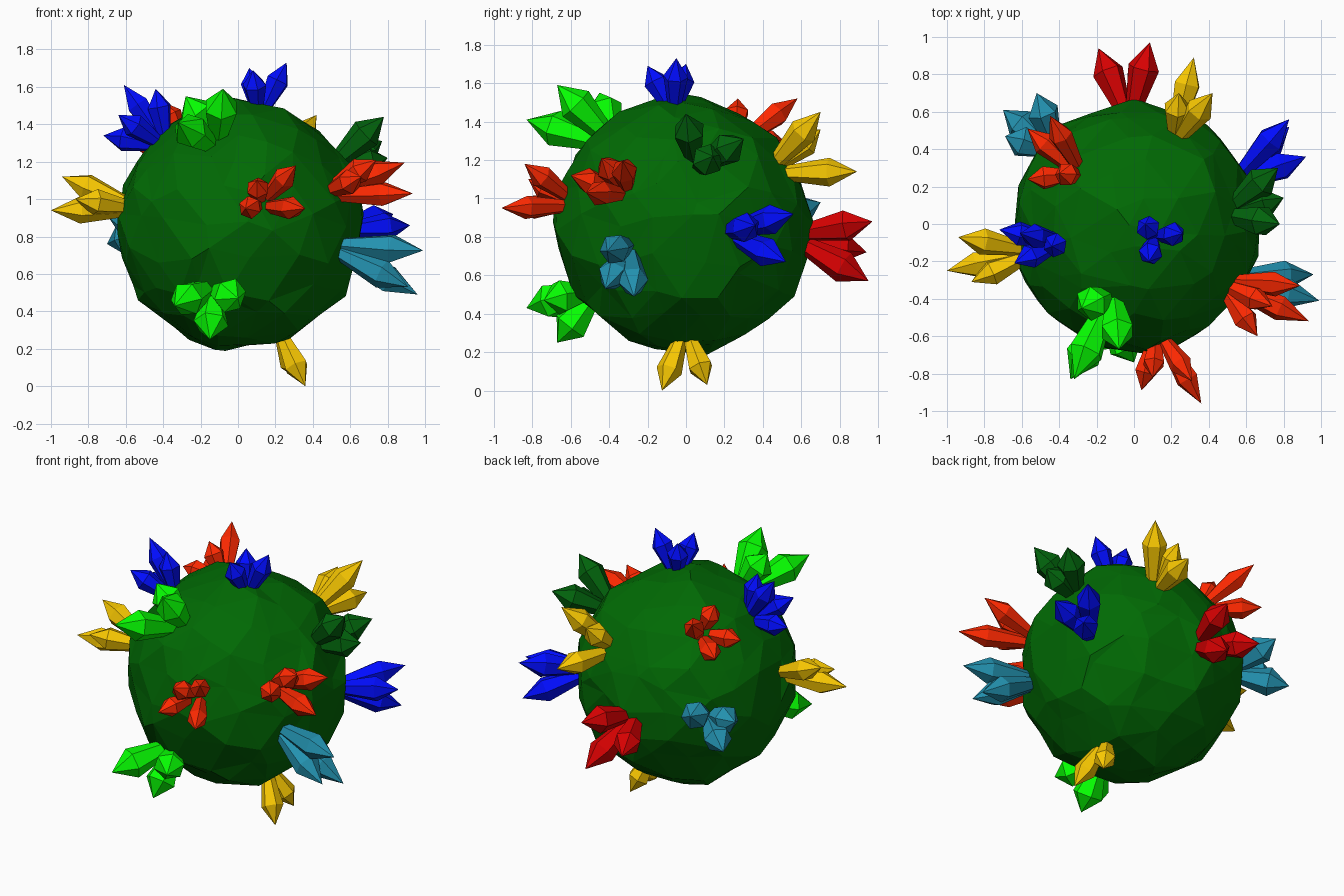
import bpy, bmesh, math, random
from mathutils import Vector, Matrix

if "Cube" in bpy.data.objects:
    bpy.data.objects.remove(bpy.data.objects["Cube"])

random.seed(7)
C = Vector((0.008, -0.015, 0.86))   # rock centre


def material(name, rgb):
    m = bpy.data.materials.new(name)
    m.diffuse_color = (*[(c / 255) ** 2.2 for c in rgb], 1)
    m.use_nodes = True
    m.node_tree.nodes["Principled BSDF"].inputs["Base Color"].default_value = m.diffuse_color
    return m


def finish(bm, name, mat):
    bmesh.ops.recalc_face_normals(bm, faces=bm.faces[:])
    me = bpy.data.meshes.new(name)
    bm.to_mesh(me)
    bm.free()
    me.materials.append(mat)
    ob = bpy.data.objects.new(name, me)
    bpy.context.collection.objects.link(ob)
    return ob


MATS = {
    "rock": material("rock_green", (5, 105, 12)),
    "leaf": material("dark_green", (8, 100, 20)),
    "lime": material("lime", (15, 255, 8)),
    "blue": material("blue", (5, 20, 255)),
    "red": material("red", (255, 45, 5)),
    "crimson": material("crimson", (215, 5, 8)),
    "gold": material("gold", (250, 200, 8)),
    "teal": material("teal", (40, 145, 175)),
}

# Rough faceted rock ball
bm = bmesh.new()
bmesh.ops.create_icosphere(bm, subdivisions=3, radius=0.67)
for v in bm.verts:
    n = v.co.normalized()
    j = Vector([random.uniform(-1, 1) for _ in range(3)])
    j -= n * j.dot(n)
    v.co = (n * 0.67 + j * 0.065).normalized() * random.uniform(0.645, 0.688) + C
finish(bm, "rock_ball", MATS["rock"])


def crystal(bm, base, tip, r, sides=6):
    """Six-sided crystal: narrow root, wide shoulder, pointed tip."""
    axis = tip - base
    rot = axis.to_track_quat('Z', 'Y').to_matrix() @ Matrix.Rotation(random.uniform(0, 1), 3, 'Z')
    rings = []
    for t, k in ((-0.15, 0.4), (0.62, 1.0)):
        rings.append([bm.verts.new(base + rot @ Vector((
            r * k * math.cos(a * math.tau / sides), r * k * math.sin(a * math.tau / sides),
            t * axis.length))) for a in range(sides)])
    apex = bm.verts.new(tip)
    bm.faces.new(rings[0][::-1])
    for i in range(sides):
        j = (i + 1) % sides
        bm.faces.new((rings[0][i], rings[0][j], rings[1][j], rings[1][i]))
        bm.faces.new((rings[1][i], rings[1][j], apex))


def cluster(name, mat, r, base, *tips):
    bm = bmesh.new()
    base = Vector(base)
    n = (base - C).normalized()
    base = C + n * 0.63
    for t in tips:
        t = Vector(t)
        side = t - base
        side -= n * side.dot(n)
        crystal(bm, base + side * 0.2, t, r)
    finish(bm, name, MATS[mat])


# Crystal clusters: root point, then crystal tips
cluster("crystals_top", "blue", .065, (.12, -.07, 1.5),
        (.06, .0, 1.70), (.26, -.05, 1.73), (.08, -.2, 1.69))
cluster("crystals_upper_left", "blue", .066, (-.44, -.11, 1.34),
        (-.72, -.03, 1.34), (-.64, -.21, 1.45), (-.61, -.05, 1.61), (-.44, -.12, 1.59))
cluster("crystals_upper_back", "red", .065, (-.33, .3, 1.36),
        (-.45, .58, 1.52), (-.57, .51, 1.30), (-.57, .24, 1.32), (-.40, .27, 1.52))
cluster("crystals_upper_front", "lime", .095, (-.14, -.43, 1.36),
        (-.32, -.83, 1.41), (-.08, -.67, 1.59), (-.28, -.45, 1.55))
cluster("crystals_lower_front", "lime", .095, (-.14, -.48, .51),
        (-.34, -.83, .43), (-.15, -.67, .25), (0, -.74, .47))
cluster("crystals_left", "gold", .072, (-.6, -.17, .96),
        (-.94, -.07, 1.12), (-1.0, -.25, .94), (-.87, -.31, 1.0))
cluster("crystals_right_front", "red", .068, (.53, -.36, 1.06),
        (.935, -.52, 1.03), (.89, -.33, 1.195), (.66, -.6, 1.12), (.74, -.44, 1.21))
cluster("crystals_right_low", "teal", .08, (.54, -.34, .74),
        (.99, -.41, .725), (.96, -.27, .49), (.91, -.42, .53))
cluster("crystals_right_back", "blue", .078, (.6, .24, .82),
        (.83, .56, .92), (.92, .36, .86), (.83, .52, .67))
cluster("crystals_right_high", "leaf", .085, (.52, .06, 1.18),
        (.78, 0, 1.44), (.77, .3, 1.31), (.8, .14, 1.22))
cluster("crystals_back_high", "gold", .075, (.24, .5, 1.18),
        (.32, .89, 1.14), (.42, .7, 1.45), (.24, .7, 1.36))
cluster("crystals_back", "crimson", .085, (-.03, .63, .8),
        (.085, .97, .88), (.07, .95, .57), (-.19, .94, .72))
cluster("crystals_back_left", "teal", .087, (-.46, .42, .85),
        (-.52, .7, .98), (-.7, .61, .76), (-.69, .47, .9))
cluster("crystals_front", "red", .062, (.13, -.63, .98),
        (.36, -.96, .95), (.31, -.84, 1.18), (.1, -.82, 1.1), (.04, -.89, .95))
cluster("crystals_bottom", "gold", .068, (.24, 0, .24),
        (.36, -.125, 0), (.33, .11, .03))
